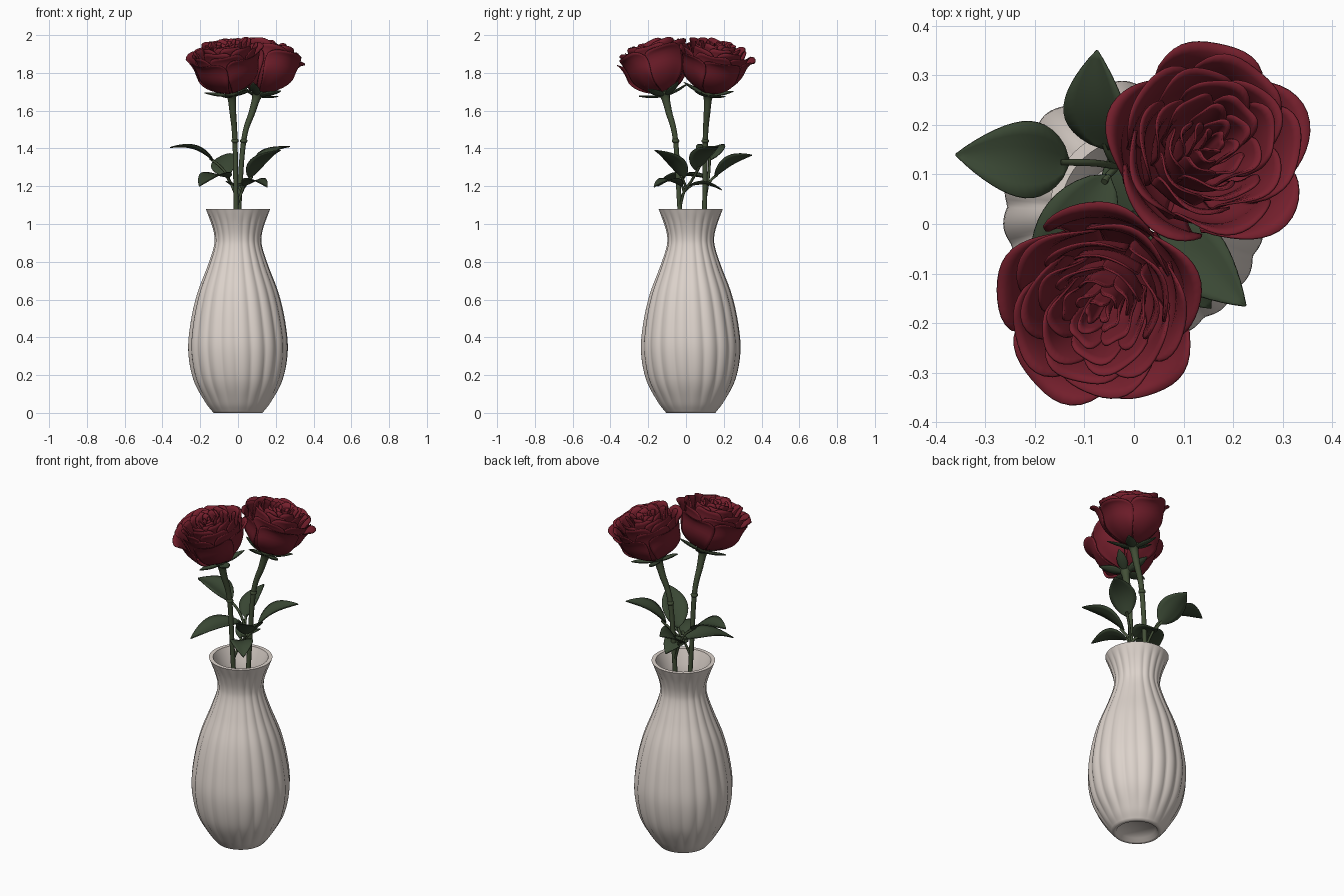
import bpy, bmesh, math, random
from mathutils import Vector, Matrix

if "Cube" in bpy.data.objects:
    bpy.data.objects.remove(bpy.data.objects["Cube"])

random.seed(4)
PI = math.pi


def material(name, rgb):
    m = bpy.data.materials.new(name)
    m.diffuse_color = (*rgb, 1)
    m.use_nodes = True
    m.node_tree.nodes["Principled BSDF"].inputs["Base Color"].default_value = m.diffuse_color
    return m


CERAMIC = material("warm white ceramic", (0.72, 0.65, 0.60))
RED = material("deep red petal", (0.18, 0.014, 0.026))
LEAF = material("dark green leaf", (0.042, 0.064, 0.034))
STEM = material("stem green", (0.055, 0.078, 0.038))


def finish(bm, name, mat, thick=0, angle=50):
    me = bpy.data.meshes.new(name)
    bmesh.ops.recalc_face_normals(bm, faces=bm.faces)
    bm.to_mesh(me)
    bm.free()
    ob = bpy.data.objects.new(name, me)
    bpy.context.collection.objects.link(ob)
    me.materials.append(mat)
    if thick:
        s = ob.modifiers.new("thickness", "SOLIDIFY")
        s.thickness = thick
        s.offset = 0
    bpy.ops.object.select_all(action="DESELECT")
    ob.select_set(True)
    bpy.context.view_layer.objects.active = ob
    bpy.ops.object.shade_smooth_by_angle(angle=math.radians(angle))
    return ob


def grid(bm, rows, closed=False):
    """Skin a list of equally long point rows with quads."""
    vs = [[bm.verts.new(p) for p in row] for row in rows]
    n = len(rows[0])
    for a, b in zip(vs, vs[1:]):
        for j in range(n if closed else n - 1):
            k = (j + 1) % n
            bm.faces.new((a[j], a[k], b[k], b[j]))
    return vs


def smooth_path(pts, steps=6):
    """Catmull-Rom through tuples of any length."""
    pts = [Vector(p) for p in pts]
    ext = [pts[0] * 2 - pts[1]] + pts + [pts[-1] * 2 - pts[-2]]
    out = []
    for i in range(1, len(ext) - 2):
        a, b, c, d = ext[i - 1:i + 3]
        for s in range(steps):
            t = s / steps
            out.append(0.5 * (2 * b + (c - a) * t + (2 * a - 5 * b + 4 * c - d) * t * t
                              + (3 * b - a - 3 * c + d) * t ** 3))
    return out + [pts[-1]]


def tube(bm, pts, sides=12):
    """Round tube through (x, y, z, radius) points."""
    path = smooth_path(pts)
    rows = []
    for i, p in enumerate(path):
        d = (path[min(i + 1, len(path) - 1)] - path[max(i - 1, 0)]).to_3d().normalized()
        q = d.to_track_quat("Z", "Y")
        rows.append([p.to_3d() + q @ Vector((math.cos(a), math.sin(a), 0)) * p[3]
                     for a in (2 * PI * k / sides for k in range(sides))])
    vs = grid(bm, rows, True)
    bm.faces.new(vs[0])
    bm.faces.new(vs[-1])


def leaf(bm, base, tip, width, arch=0.03, fold=0.25, bank=0, n=14):
    """Pointed blade, arched along its length, folded at the midrib, banked sideways."""
    base, tip = Vector(base), Vector(tip)
    d = (tip - base).normalized()
    side = Matrix.Rotation(math.radians(bank), 3, d) @ d.cross(Vector((0, 0, 1))).normalized()
    up = side.cross(d)
    rows = []
    for i in range(n + 1):
        t = i / n
        hw = width / 2 * max(0.02, math.sin(PI * t ** 0.8) ** 0.85 if t < 1 else 0)
        c = base.lerp(tip, t) + up * arch * math.sin(PI * t)
        rows.append([c + side * hw * s + up * hw * fold * abs(s) ** 1.3
                     for s in (-1, -.66, -.33, 0, .33, .66, 1)])
    grid(bm, rows)


# Fluted vase: outer wall, rim, inner wall and recessed foot
CY = 0.025
outer = smooth_path([(0.13, 0), (0.175, 0.06), (0.235, 0.18), (0.260, 0.33), (0.247, 0.48),
                     (0.213, 0.63), (0.161, 0.77), (0.128, 0.87), (0.122, 0.93),
                     (0.138, 1.0), (0.170, 1.08)], 6)
inner = [(0.148, 1.08), (0.12, 1.0), (0.104, 0.92), (0.112, 0.86), (0.145, 0.76), (0.195, 0.62),
         (0.228, 0.47), (0.238, 0.33), (0.215, 0.19), (0.155, 0.07), (0.1, 0.04), (0.001, 0.04)]
foot = [(0.001, 0.02), (0.1, 0.02), (0.112, 0.0)]
RIBS, SEG = 20, 200
rows = []
for k, (r, z) in enumerate(foot + [tuple(p) for p in outer] + inner):
    fluted = len(foot) <= k < len(foot) + len(outer)
    amp = 0.019 * min(1, z / 0.12) * min(1, max(0, (1.08 - z) / 0.06)) if fluted else 0
    row = []
    for j in range(SEG):
        a = 2 * PI * j / SEG
        rr = r * (1 - amp * (1 - 2 * abs(math.sin(RIBS / 2 * (a + 0.12 * z)))))
        row.append((rr * math.cos(a), CY + rr * math.sin(a), z))
    rows.append(row)
bm = bmesh.new()
vs = grid(bm, rows, True)
bm.faces.new(vs[0])
bm.faces.new(vs[-1])
finish(bm, "fluted_vase", CERAMIC, angle=60)


def petal(bm, M, a0, w, R, H, flare, phase):
    """Cupped petal wrapped round the bloom axis, with a rounded, rolled rim."""
    nv, nu = 12, 14
    rows = []
    for i in range(nv + 1):
        v = (i / nv) ** 1.2
        cup = math.sin(min(1, v / 0.62) * PI / 2) ** 0.58
        row = []
        for j in range(nu + 1):
            u = 2 * j / nu - 1
            a = a0 + u * w * (0.75 + 0.25 * v - 0.15 * v ** 6)
            wave = 0.004 * v ** 3 * math.sin(4 * u + phase)
            r = R * cup * (1 + 0.04 * u) + flare * v ** 4 * (1 - 0.6 * u * u) + wave
            z = H * v * (1 - 0.2 * u ** 4) - flare * 0.4 * v ** 10 * (1 - u * u) + wave
            row.append(M @ Vector((r * math.cos(a), r * math.sin(a), z)))
        rows.append(row)
    grid(bm, rows)


# Petal rings: count, radius, height, flare, half angle
RINGS = [(5, 0.160, 0.235, 0.056, 0.74), (5, 0.144, 0.252, 0.040, 0.76),
         (5, 0.122, 0.268, 0.030, 0.76), (5, 0.100, 0.278, 0.024, 0.76),
         (5, 0.077, 0.282, 0.020, 0.76), (5, 0.055, 0.280, 0.014, 0.76),
         (4, 0.035, 0.275, 0.009, 0.9), (3, 0.016, 0.268, 0.006, 1.2)]


def rose(name, base, axis, spin, stem, node):
    base = Vector(base)
    q = Vector((0, 0, 1)).rotation_difference(Vector(axis).normalized())
    M = Matrix.Translation(base) @ q.to_matrix().to_4x4()
    # Bloom
    bm = bmesh.new()
    for k, (n, R, H, fl, w) in enumerate(RINGS):
        for i in range(n):
            a0 = spin + 2 * PI * (i + 0.5 * (k % 2)) / n + 0.15 * k + random.uniform(-.1, .1)
            petal(bm, M, a0, w, R * random.uniform(.97, 1.03), H * random.uniform(.97, 1.02),
                  fl, random.uniform(0, 6))
    finish(bm, name + "_bloom", RED, 0.005)
    # Sepals under the bloom
    bm = bmesh.new()
    for i in range(5):
        a = spin + 0.4 + 2 * PI * i / 5
        leaf(bm, (0.015 * math.cos(a), 0.015 * math.sin(a), -0.018),
             (0.14 * math.cos(a), 0.14 * math.sin(a), 0.022), 0.055, -0.006, 0.3, n=10)
    bm.transform(M)
    finish(bm, name + "_sepals", LEAF, 0.005)
    # Stem with swollen top and a knuckle
    bm = bmesh.new()
    top = base + Vector((0, 0, 0.02))
    tube(bm, [(*p, 0.013) for p in stem] + [(*node, 0.014)]
         + [(*(Vector(node).lerp(base, 0.6)), 0.018), (*(Vector(node).lerp(base, 0.88)), 0.023),
            (*base, 0.036), (*top, 0.03)])
    bmesh.ops.create_uvsphere(bm, u_segments=12, v_segments=8, radius=0.02,
                              matrix=Matrix.Translation(node) @ Matrix.Diagonal((1, 1, .7, 1)))
    finish(bm, name + "_stem", STEM)


rose("back_rose", (0.105, 0.118, 1.695), (0.23, 0.20, 1), 0.3,
     [(-0.03, 0.05, 0.08), (-0.01, 0.08, 0.6), (0.005, 0.098, 1.08)], (0.03, 0.102, 1.44))
rose("front_rose", (-0.035, -0.115, 1.695), (-0.16, -0.26, 1), 1.5,
     [(0.03, 0.03, 0.08), (0.0, 0.0, 0.6), (-0.01, -0.033, 1.08)], (-0.016, -0.055, 1.44))


def spray(name, stalks, leaves):
    bm = bmesh.new()
    for s in stalks:
        tube(bm, [(*p, 0.007) for p in s], 8)
    finish(bm, name + "_stalks", STEM)
    bm = bmesh.new()
    for b, t, w, arch, bank in leaves:
        leaf(bm, b, t, w, arch, bank=bank)
    finish(bm, name + "_leaves", LEAF, 0.005)


# Leaf sprays: stalks, then leaves as base, tip, width, arch, bank
spray("left_spray",
      [[(0.005, 0.098, 1.10), (-0.035, 0.115, 1.21), (-0.08, 0.123, 1.29), (-0.15, 0.125, 1.35)],
       [(-0.035, 0.115, 1.21), (-0.05, 0.14, 1.24), (-0.06, 0.165, 1.26)],
       [(-0.035, 0.115, 1.21), (-0.05, 0.10, 1.235), (-0.06, 0.085, 1.255)]],
      [((-0.13, 0.124, 1.335), (-0.36, 0.14, 1.405), 0.155, 0.03, 0),
       ((-0.055, 0.15, 1.25), (-0.075, 0.35, 1.365), 0.14, 0.02, -25),
       ((-0.05, 0.10, 1.245), (-0.205, -0.15, 1.20), 0.15, 0.03, 0)])
spray("right_spray",
      [[(-0.01, -0.033, 1.08), (0.02, -0.01, 1.17), (0.055, 0.03, 1.23), (0.11, 0.07, 1.30)],
       [(0.03, 0.0, 1.19), (0.05, -0.01, 1.22), (0.075, -0.025, 1.25)],
       [(0.02, -0.01, 1.17), (0.01, 0.01, 1.19), (0.0, 0.03, 1.205)],
       [(0.02, -0.01, 1.17), (0.03, -0.02, 1.20), (0.045, -0.035, 1.215)]],
      [((0.095, 0.05, 1.285), (0.275, 0.17, 1.41), 0.145, 0.03, 0),
       ((0.06, -0.01, 1.24), (0.225, -0.165, 1.39), 0.14, 0.025, 0),
       ((0.03, -0.02, 1.20), (0.155, -0.17, 1.195), 0.12, 0.03, 0),
       ((0.0, 0.01, 1.20), (0.0, 0.19, 1.18), 0.13, 0.02, 0)])
